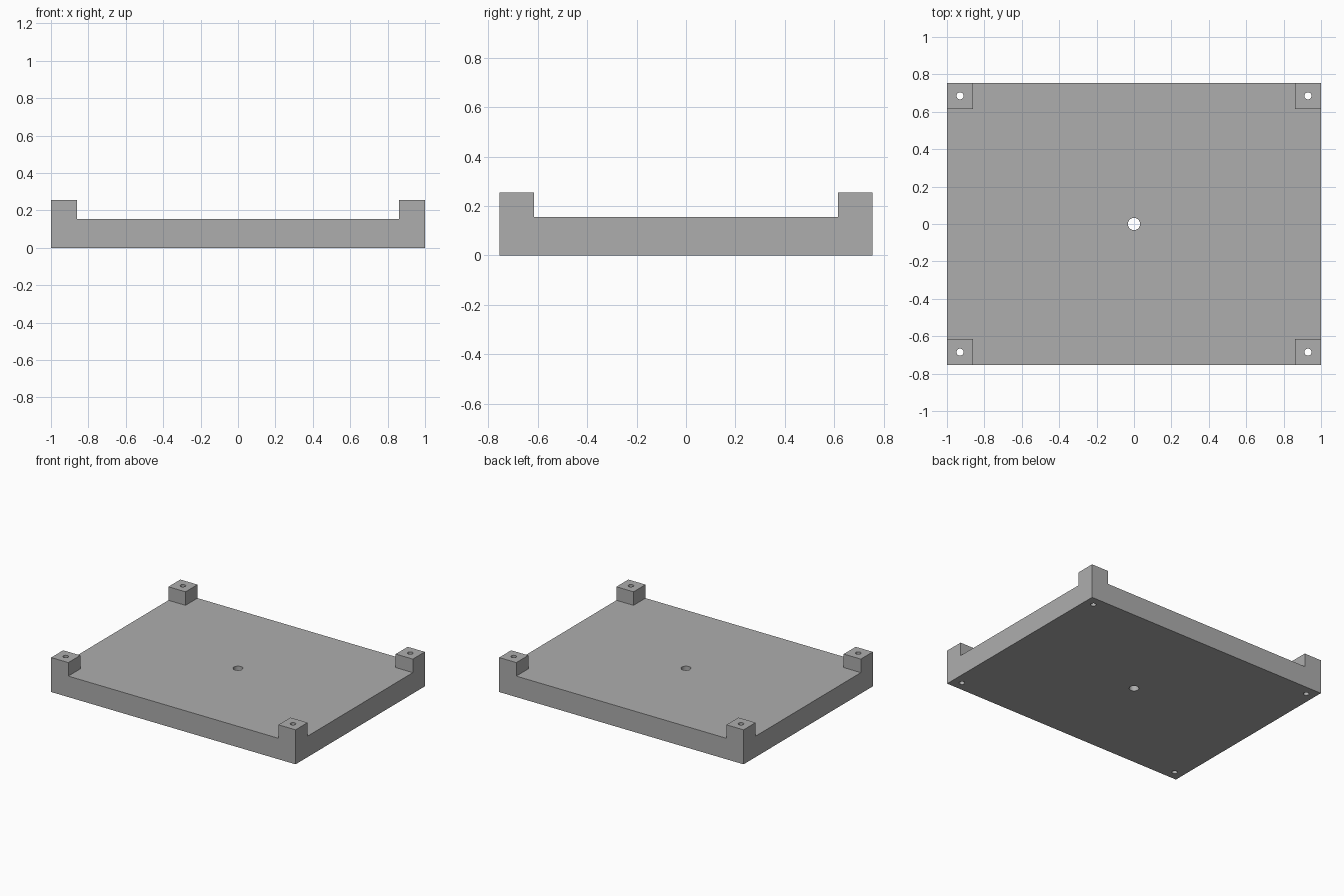
import bpy

cube = bpy.data.objects.get("Cube")
if cube:
    bpy.data.objects.remove(cube, do_unlink=True)

HALF_X, HALF_Y = 1.0, 0.755
PLATE_TOP, POST_TOP = 0.155, 0.255
POST = 0.14           # side of each square corner post

grey = bpy.data.materials.new("plain grey")
grey.use_nodes = True
colour = (0.42, 0.42, 0.42, 1)
grey.diffuse_color = colour
grey.node_tree.nodes["Principled BSDF"].inputs["Base Color"].default_value = colour


def box(name, half_x, half_y, bottom, top):
    bpy.ops.mesh.primitive_cube_add(size=2, location=(0, 0, (bottom + top) / 2))
    ob = bpy.context.object
    ob.name = name
    ob.scale = (half_x, half_y, (top - bottom) / 2)
    bpy.ops.object.transform_apply(location=True, scale=True)
    ob.data.materials.append(grey)
    return ob


def drill(name, x, y, radius):
    bpy.ops.mesh.primitive_cylinder_add(vertices=32, radius=radius, depth=1, location=(x, y, 0))
    ob = bpy.context.object
    ob.name = name
    ob.data.materials.append(grey)
    return ob


def cut(body, cutter):
    cutter.hide_render = True
    mod = body.modifiers.new("cut", 'BOOLEAN')
    mod.operation = 'DIFFERENCE'
    mod.solver = 'EXACT'
    mod.object = cutter
    bpy.context.view_layer.objects.active = body
    bpy.ops.object.modifier_apply(modifier=mod.name)
    bpy.data.objects.remove(cutter, do_unlink=True)


# Solid block, lowered along a cross so that the corner posts remain
base = box("base_plate_with_posts", HALF_X, HALF_Y, 0, POST_TOP)
cut(base, box("channel_front_to_back", HALF_X - POST, 2, PLATE_TOP, 1))
cut(base, box("channel_side_to_side", 2, HALF_Y - POST, PLATE_TOP, 1))

# Screw holes through the middle of each post, and a larger centre hole
for sx in (-1, 1):
    for sy in (-1, 1):
        cut(base, drill("screw_hole", sx * (HALF_X - POST / 2), sy * (HALF_Y - POST / 2), 0.019))
cut(base, drill("centre_hole", 0, 0, 0.033))

# Smooth hole walls, sharp block edges
bpy.ops.object.select_all(action='DESELECT')
base.select_set(True)
bpy.context.view_layer.objects.active = base
bpy.ops.object.shade_smooth_by_angle()
